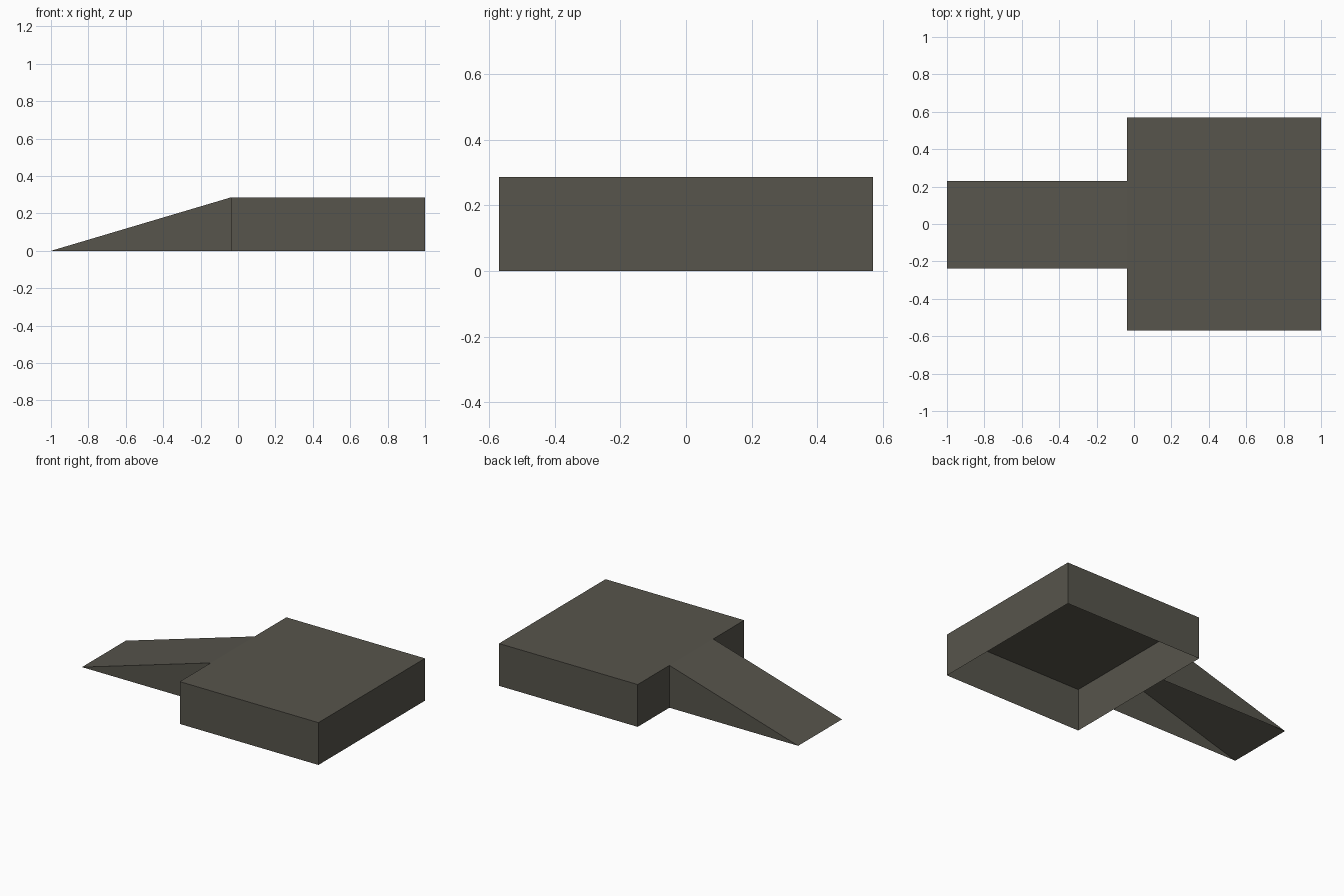
import bpy, bmesh

if "Cube" in bpy.data.objects:
    bpy.data.objects.remove(bpy.data.objects["Cube"])

# One dark warm grey for everything
grey = bpy.data.materials.new("dark_warm_grey")
grey.diffuse_color = (0.095, 0.09, 0.072, 1)
grey.use_nodes = True
grey.node_tree.nodes["Principled BSDF"].inputs["Base Color"].default_value = grey.diffuse_color

H = 0.286        # height of platform and ramp
JOIN = -0.037    # x where the ramp meets the platform


def open_shell(name, profile, y0, y1):
    """Extrude an (x, z) profile along y and leave the underside open."""
    bm = bmesh.new()
    side = bm.faces.new([bm.verts.new((x, y0, z)) for x, z in profile])
    ext = bmesh.ops.extrude_face_region(bm, geom=[side], use_keep_orig=True)
    moved = [v for v in ext["geom"] if isinstance(v, bmesh.types.BMVert)]
    bmesh.ops.translate(bm, verts=moved, vec=(0, y1 - y0, 0))
    bmesh.ops.recalc_face_normals(bm, faces=bm.faces)
    bottom = [f for f in bm.faces if all(abs(v.co.z) < 1e-5 for v in f.verts)]
    bmesh.ops.delete(bm, geom=bottom, context="FACES_ONLY")
    mesh = bpy.data.meshes.new(name)
    bm.to_mesh(mesh)
    bm.free()
    mesh.materials.append(grey)
    obj = bpy.data.objects.new(name, mesh)
    bpy.context.collection.objects.link(obj)
    # The ramp has no end wall of its own: the platform wall closes it
    return obj


# Raised platform, hollow below
open_shell("platform", [(JOIN, 0), (1, 0), (1, H), (JOIN, H)], -0.569, 0.569)

# Sloping ramp, hollow below, up to the platform's top edge
ramp = open_shell("ramp", [(-1, 0), (JOIN, 0), (JOIN, H)], -0.238, 0.23)
bm = bmesh.new()
bm.from_mesh(ramp.data)
end = [f for f in bm.faces if all(abs(v.co.x - JOIN) < 1e-5 for v in f.verts)]
bmesh.ops.delete(bm, geom=end, context="FACES_ONLY")
bm.to_mesh(ramp.data)
bm.free()
